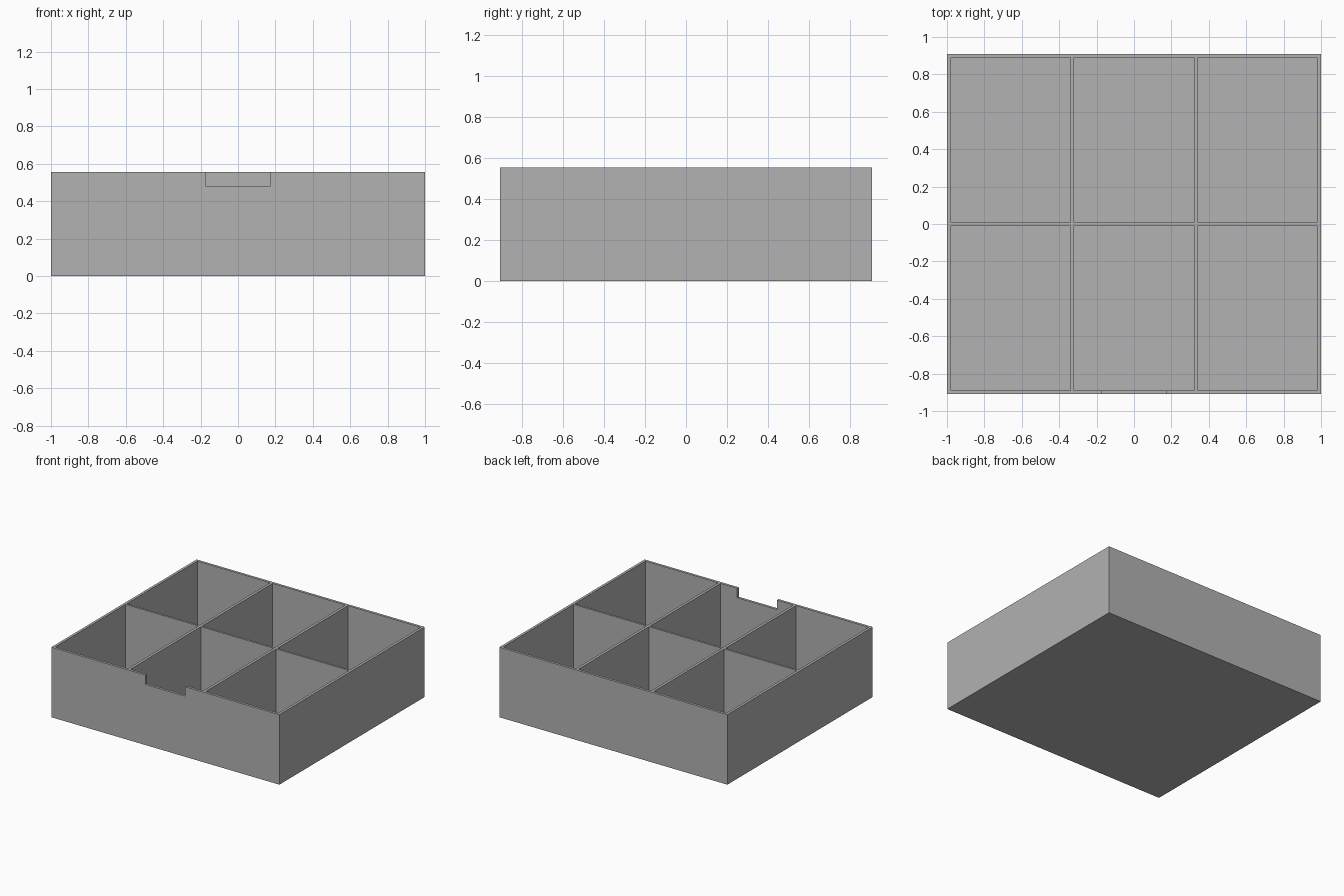
import bpy
import bmesh
from mathutils import Matrix, Vector

cube = bpy.data.objects.get("Cube")
if cube:
    bpy.data.objects.remove(cube, do_unlink=True)

HALF_X, HALF_Y, HEIGHT = 1.0, 0.91, 0.555
FLOOR = 0.02
CELL_X, CELL_Y = 0.639, 0.882      # compartment opening
STEP_X, STEP_Y = 0.66, 0.449       # compartment spacing
NOTCH_HALF, NOTCH_Z = 0.174, 0.48

grey = bpy.data.materials.new("plain grey")
grey.use_nodes = True
grey.diffuse_color = (0.445, 0.445, 0.445, 1)
grey.node_tree.nodes["Principled BSDF"].inputs["Base Color"].default_value = grey.diffuse_color


def make_boxes(name, boxes):
    """One object made of boxes, each given by its low and high corners."""
    bm = bmesh.new()
    for low, high in boxes:
        low, high = Vector(low), Vector(high)
        place = Matrix.Translation((low + high) / 2) @ Matrix.Diagonal((*(high - low), 1))
        bmesh.ops.create_cube(bm, size=1, matrix=place)
    mesh = bpy.data.meshes.new(name)
    bm.to_mesh(mesh)
    bm.free()
    mesh.materials.append(grey)
    obj = bpy.data.objects.new(name, mesh)
    bpy.context.collection.objects.link(obj)
    return obj


def cut(target, cutter):
    """Subtract the cutter from the target, then discard it."""
    mod = target.modifiers.new("cut", "BOOLEAN")
    mod.operation = "DIFFERENCE"
    mod.solver = "EXACT"
    mod.object = cutter
    bpy.context.view_layer.objects.active = target
    bpy.ops.object.modifier_apply(modifier=mod.name)
    bpy.data.objects.remove(cutter, do_unlink=True)


# Solid tray block
tray = make_boxes("divided_tray", [((-HALF_X, -HALF_Y, 0), (HALF_X, HALF_Y, HEIGHT))])

# Six open compartments, three across and two deep
cells = []
for column in (-1, 0, 1):
    for row in (-1, 1):
        x, y = column * STEP_X, row * STEP_Y
        cells.append(((x - CELL_X / 2, y - CELL_Y / 2, FLOOR),
                      (x + CELL_X / 2, y + CELL_Y / 2, HEIGHT + 0.2)))
cut(tray, make_boxes("compartment_cutter", cells))

# Finger notch in the front wall
cut(tray, make_boxes("notch_cutter", [((-NOTCH_HALF, -1, NOTCH_Z),
                                       (NOTCH_HALF, -0.8, HEIGHT + 0.2))]))
